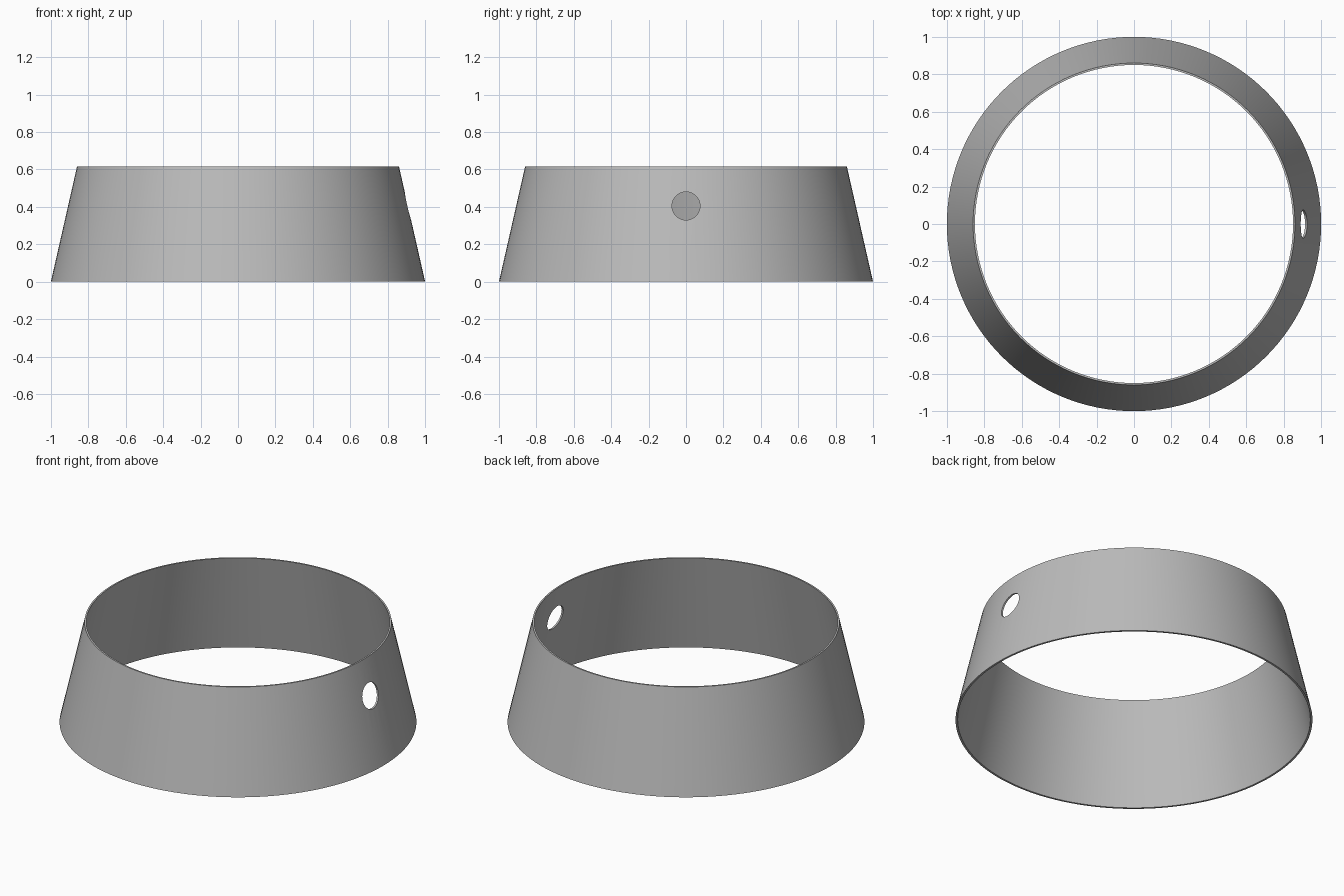
import bpy, bmesh, math
from mathutils import Matrix

if "Cube" in bpy.data.objects:
    bpy.data.objects.remove(bpy.data.objects["Cube"])

HEIGHT = 0.617
SEGMENTS = 128

grey = bpy.data.materials.new("plain grey")
grey.use_nodes = True
colour = (0.5, 0.5, 0.5, 1)
grey.diffuse_color = colour
grey.node_tree.nodes["Principled BSDF"].inputs["Base Color"].default_value = colour


def add_object(name, bm):
    bmesh.ops.recalc_face_normals(bm, faces=bm.faces)
    mesh = bpy.data.meshes.new(name)
    bm.to_mesh(mesh)
    bm.free()
    mesh.materials.append(grey)
    obj = bpy.data.objects.new(name, mesh)
    bpy.context.collection.objects.link(obj)
    return obj


# Thin tapered wall: a closed profile of (radius, height) swept round z
profile = [(1, 0), (0.86, HEIGHT), (0.85, HEIGHT), (0.988, 0)]
bm = bmesh.new()
rings = []
for i in range(SEGMENTS):
    a = math.tau * i / SEGMENTS
    rings.append([bm.verts.new((r * math.cos(a), r * math.sin(a), z)) for r, z in profile])
for i, ring in enumerate(rings):
    following = rings[(i + 1) % SEGMENTS]
    for j in range(len(profile)):
        k = (j + 1) % len(profile)
        bm.faces.new((ring[j], following[j], following[k], ring[k]))
band = add_object("tapered_ring", bm)

# Round hole through the left wall
bm = bmesh.new()
bmesh.ops.create_cone(bm, cap_ends=True, segments=48, radius1=0.075, radius2=0.075, depth=0.4,
                      matrix=Matrix.Translation((0.91, 0, 0.405)) @ Matrix.Rotation(math.pi / 2, 4, "Y"))
cutter = add_object("hole_cutter", bm)

cut = band.modifiers.new("side hole", "BOOLEAN")
cut.operation = "DIFFERENCE"
cut.solver = "EXACT"
cut.object = cutter
bpy.context.view_layer.objects.active = band
bpy.ops.object.select_all(action="DESELECT")
band.select_set(True)
bpy.ops.object.modifier_apply(modifier=cut.name)
bpy.data.objects.remove(cutter)

# Smooth walls with crisp rims
bpy.ops.object.shade_smooth_by_angle(angle=math.radians(30))
